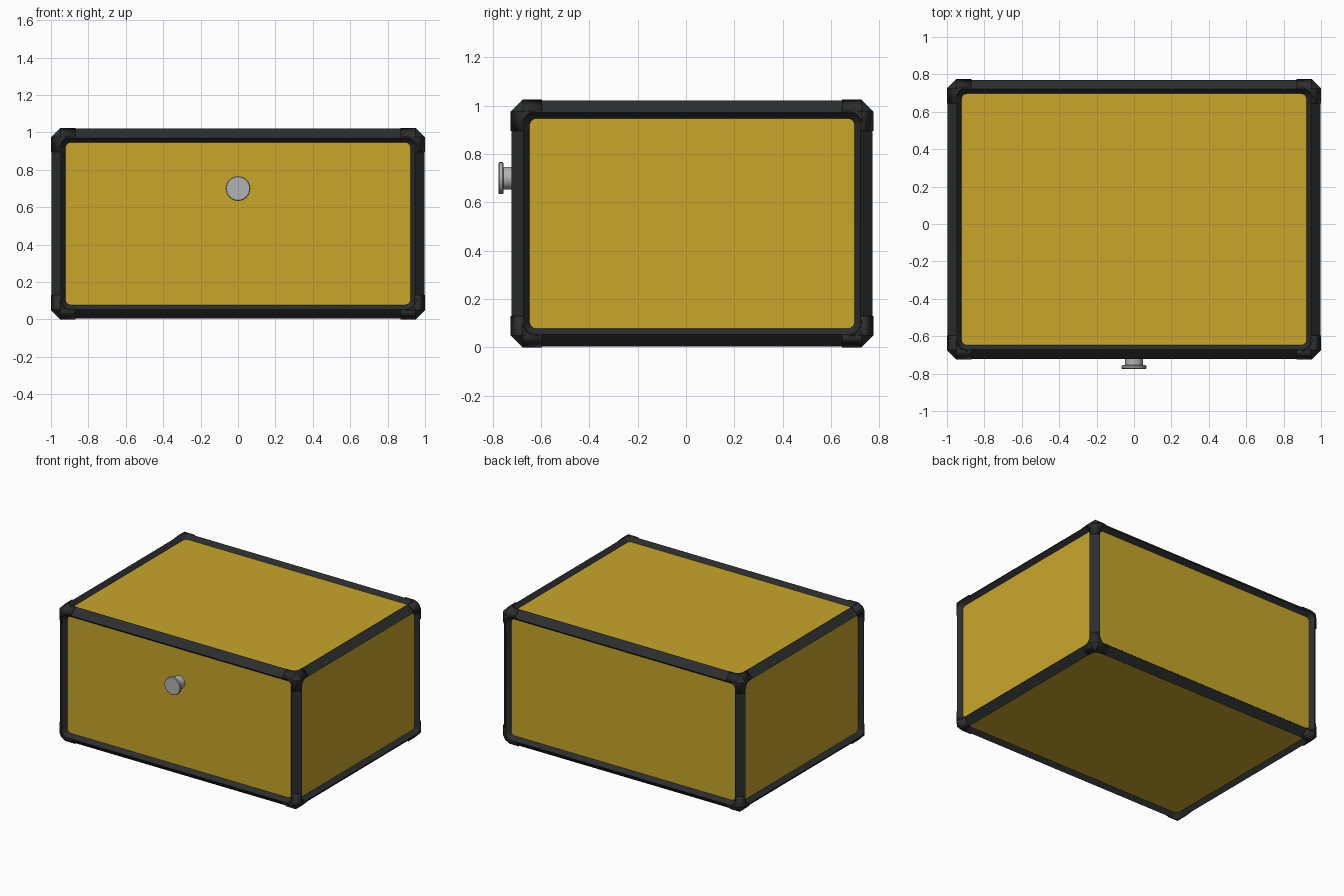
import bpy, bmesh, math
from mathutils import Vector, Matrix

default = bpy.data.objects.get("Cube")
if default:
    bpy.data.objects.remove(default, do_unlink=True)

HALF = Vector((1.0, 0.75, 0.5125))
CENTRE = Vector((0, 0.025, 0.5125))
CHAMFER, WINDOW, DEPTH, REACH = 0.05, 0.08, 0.035, 0.13


def material(name, rgb):
    mat = bpy.data.materials.new(name)
    mat.use_nodes = True
    colour = (*rgb, 1)
    mat.diffuse_color = colour
    bsdf = mat.node_tree.nodes["Principled BSDF"]
    bsdf.inputs["Base Color"].default_value = colour
    bsdf.inputs["Roughness"].default_value = 0.6
    return mat


YELLOW = material("mustard yellow", (0.58, 0.38, 0.024))
BLACK = material("charcoal black", (0.025, 0.026, 0.027))
GREY = material("knob grey", (0.45, 0.45, 0.45))


def finish(bm, name, mat, location=CENTRE):
    bmesh.ops.remove_doubles(bm, verts=bm.verts, dist=0.0002)
    bmesh.ops.recalc_face_normals(bm, faces=bm.faces)
    mesh = bpy.data.meshes.new(name)
    bm.to_mesh(mesh)
    bm.free()
    mesh.materials.append(mat)
    obj = bpy.data.objects.new(name, mesh)
    obj.location = location
    bpy.context.collection.objects.link(obj)
    bpy.ops.object.select_all(action='DESELECT')
    obj.select_set(True)
    bpy.context.view_layer.objects.active = obj
    bpy.ops.object.shade_smooth_by_angle(angle=math.radians(25))
    return obj


def box(bm, half):
    return bmesh.ops.create_cube(bm, size=2, matrix=Matrix.Diagonal((*half, 1)))


def frame_shell(shrink):
    """Chamfered box whose six sides are open windows with sloped, rounded rims."""
    half = HALF - Vector((shrink,) * 3)
    bm = bmesh.new()
    box(bm, half)
    bmesh.ops.bevel(bm, geom=bm.edges[:], offset=CHAMFER, segments=1,
                    affect='EDGES', profile=0.5)
    flats = [f for f in bm.faces if max(abs(c) for c in f.normal) > 0.99]
    bmesh.ops.delete(bm, geom=flats, context='FACES')

    for axis in range(3):
        u, v = (axis + 1) % 3, (axis + 2) % 3
        for side in (-1, 1):
            def point(a, b, depth):
                p = Vector((0, 0, 0))
                p[axis], p[u], p[v] = side * (half[axis] - depth), a, b
                return bm.verts.new(p)

            def ring(inset, radius, depth):
                a, b = half[u] - inset - radius, half[v] - inset - radius
                verts = []
                for q, (su, sv) in enumerate(((1, 1), (-1, 1), (-1, -1), (1, -1))):
                    for i in range(7):
                        t = (q + i / 6) * math.pi / 2
                        verts.append(point(su * a + radius * math.cos(t),
                                           sv * b + radius * math.sin(t), depth))
                return verts

            ridge = ring(CHAMFER, 0.05, 0)
            rim = ring(WINDOW - shrink, 0.025, DEPTH + 0.002 - shrink)
            for i in range(28):
                j = (i + 1) % 28
                bm.faces.new((ridge[i], ridge[j], rim[j], rim[i]))
            # Flat fill between each square corner and the rounded ridge
            for q, (su, sv) in enumerate(((1, 1), (-1, 1), (-1, -1), (1, -1))):
                tip = point(su * (half[u] - CHAMFER), sv * (half[v] - CHAMFER), 0)
                for i in range(q * 7, q * 7 + 6):
                    bm.faces.new((tip, ridge[i], ridge[i + 1]))
    bmesh.ops.remove_doubles(bm, verts=bm.verts, dist=0.0002)
    bmesh.ops.recalc_face_normals(bm, faces=bm.faces)
    return bm


# Yellow case
bm = bmesh.new()
box(bm, HALF - Vector((DEPTH,) * 3))
finish(bm, "case_panels", YELLOW)

# Edge bars, set slightly below the corner guards
finish(frame_shell(0.004), "edge_bars", BLACK)

# Corner guards
for sx, xname in ((-1, "right"), (1, "left")):
    for sy, yname in ((-1, "front"), (1, "back")):
        for sz, zname in ((-1, "bottom"), (1, "top")):
            bm = frame_shell(0)
            for axis, sign in enumerate((sx, sy, sz)):
                normal = Vector((0, 0, 0))
                normal[axis] = sign
                bmesh.ops.bisect_plane(
                    bm, geom=bm.verts[:] + bm.edges[:] + bm.faces[:],
                    plane_co=normal * (HALF[axis] - REACH), plane_no=normal,
                    clear_inner=True)
            guard = finish(bm, f"corner_guard_{zname}_{yname}_{xname}", BLACK)
            wall = guard.modifiers.new("wall", 'SOLIDIFY')
            wall.thickness = 0.005
            wall.offset = -1


# Knob, turned from a profile of (radius, y)
profile = [(0.047, -0.68), (0.047, -0.755), (0.062, -0.755), (0.066, -0.759),
           (0.066, -0.771), (0.062, -0.775)]
bm = bmesh.new()
rings = []
for radius, y in profile:
    rings.append([bm.verts.new((radius * math.cos(k * math.tau / 32), y,
                                radius * math.sin(k * math.tau / 32)))
                  for k in range(32)])
for low, high in zip(rings, rings[1:]):
    for k in range(32):
        n = (k + 1) % 32
        bm.faces.new((low[k], low[n], high[n], high[k]))
bm.faces.new(rings[0])
bm.faces.new(rings[-1])
finish(bm, "knob", GREY, Vector((0, 0, 0.70)))
